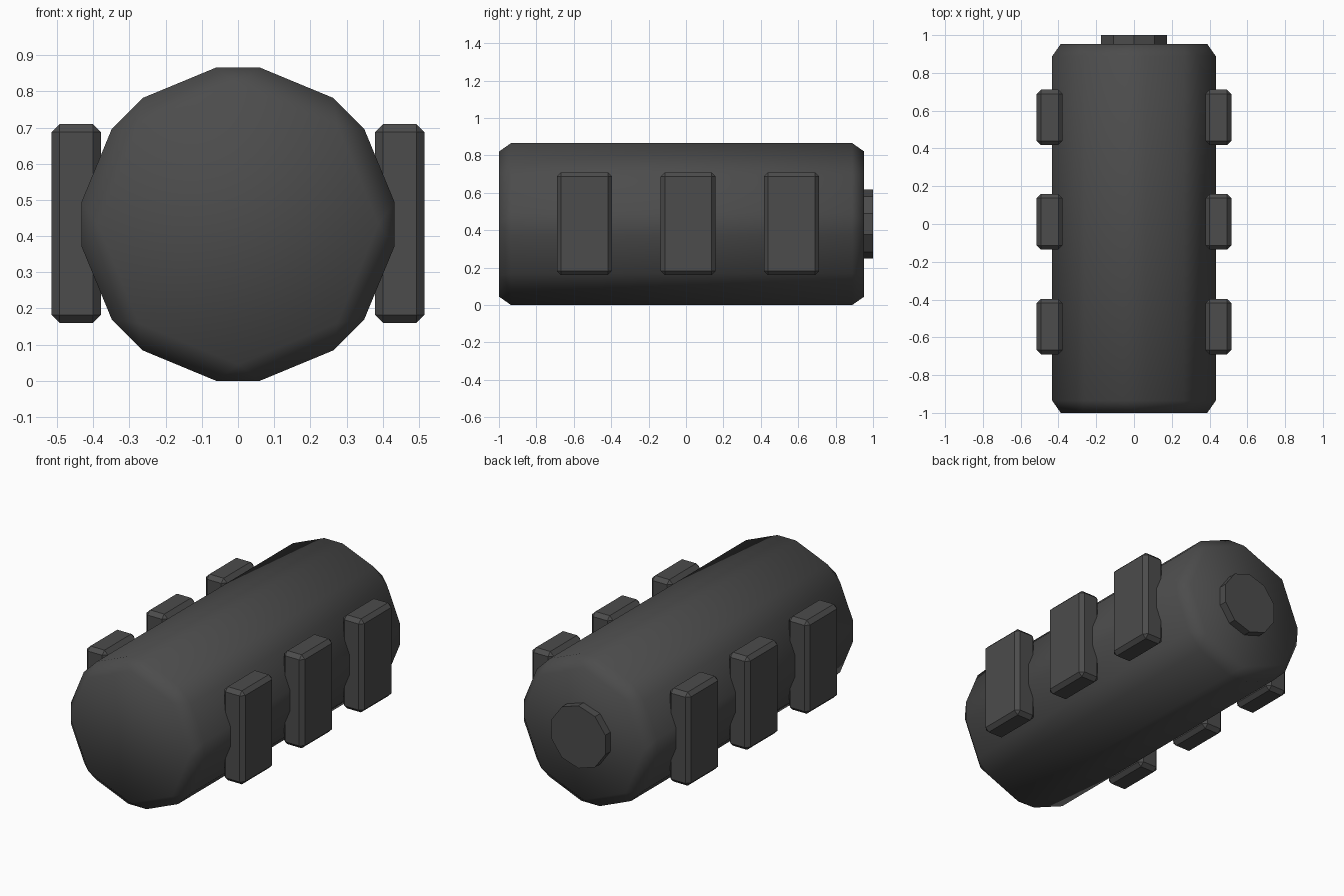
import bpy, bmesh, math

if "Cube" in bpy.data.objects:
    bpy.data.objects.remove(bpy.data.objects["Cube"])

dark = bpy.data.materials.new("dark grey")
dark.diffuse_color = (0.072, 0.072, 0.072, 1)
dark.use_nodes = True
dark.node_tree.nodes["Principled BSDF"].inputs["Base Color"].default_value = dark.diffuse_color
ZC = 0.433  # height of the barrel axis


def finish(bm, name, bevel=0.0, smooth=False):
    """Turn a bmesh into a named object with optional chamfered edges."""
    bmesh.ops.recalc_face_normals(bm, faces=bm.faces)
    if bevel:
        bmesh.ops.bevel(bm, geom=bm.edges[:], offset=bevel, offset_type='OFFSET',
                        segments=1, profile=0.5, affect='EDGES')
        bmesh.ops.recalc_face_normals(bm, faces=bm.faces)
    for f in bm.faces:
        f.smooth = smooth
    me = bpy.data.meshes.new(name)
    bm.to_mesh(me)
    bm.free()
    me.materials.append(dark)
    ob = bpy.data.objects.new(name, me)
    bpy.context.collection.objects.link(ob)
    return ob


def prism(name, sides, r, y0, y1, **kw):
    """Regular prism along y with a corner pointing straight up."""
    bm = bmesh.new()
    rings = []
    for y in (y0, y1):
        rings.append([bm.verts.new((r * math.sin(a), y, ZC + r * math.cos(a)))
                      for a in (2 * math.pi * i / sides for i in range(sides))])
    a, b = rings
    bm.faces.new(a)
    bm.faces.new(b[::-1])
    for i in range(sides):
        j = (i + 1) % sides
        bm.faces.new((a[i], b[i], b[j], a[j]))
    return finish(bm, name, **kw)


def block(name, centre, size, bevel):
    bm = bmesh.new()
    bmesh.ops.create_cube(bm, size=1)
    for v in bm.verts:
        v.co = [c + s * p for c, s, p in zip(centre, size, v.co)]
    return finish(bm, name, bevel)


# Chamfered octagonal barrel, smooth shaded
prism("barrel", 8, 0.458, -1.0, 0.953, bevel=0.065, smooth=True)

# Flat ten-sided cap on the back end
prism("back_cap", 10, 0.184, 0.90, 1.0)

# Three side pads on each side
for side, label in ((-1, "left"), (1, "right")):
    for i, y in enumerate((-0.543, 0.012, 0.564)):
        block(f"{label}_pad_{i + 1}", (side * 0.447, y, 0.435),
              (0.136, 0.294, 0.55), 0.022)
